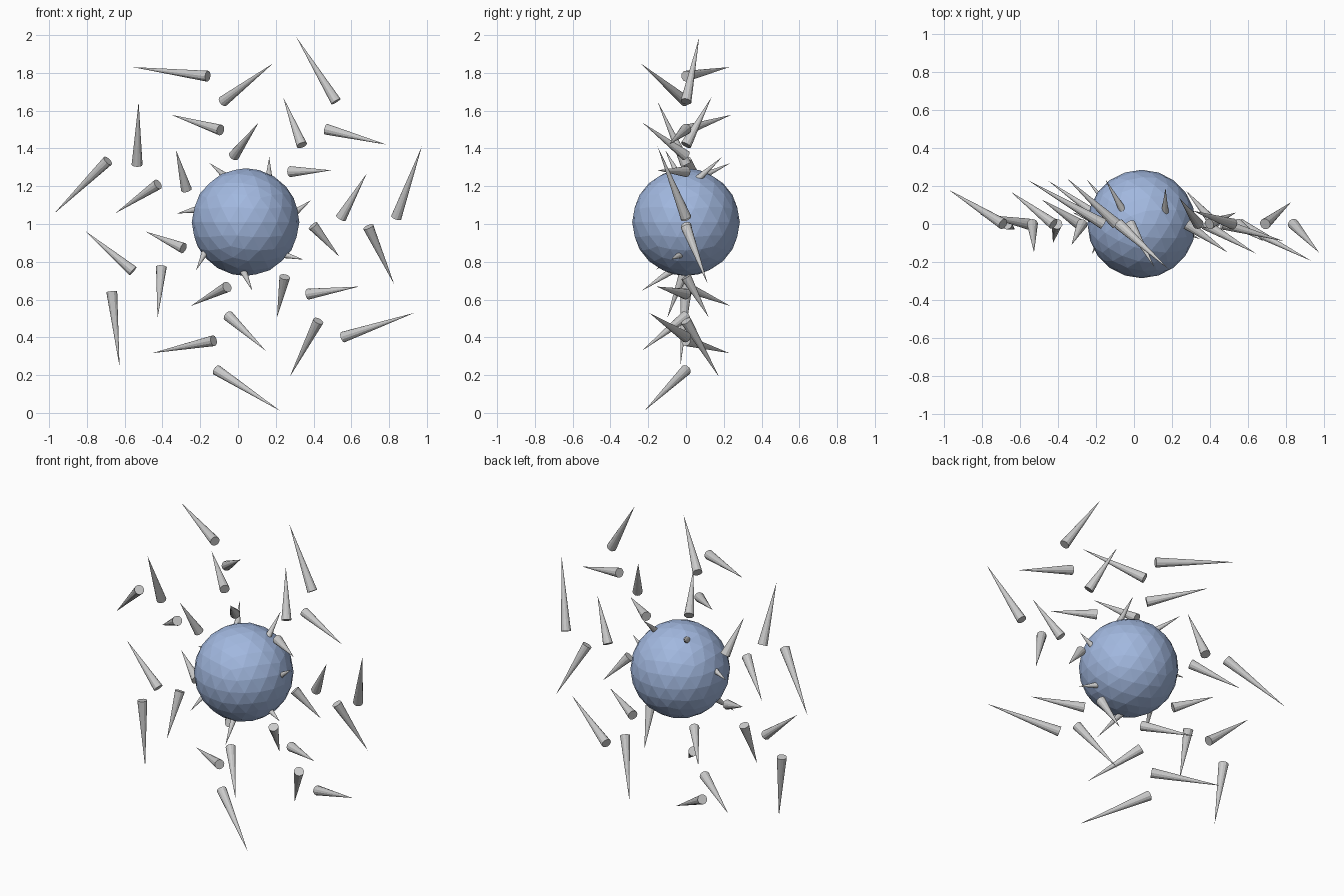
import bpy, math
from mathutils import Vector

cube = bpy.data.objects.get("Cube")
if cube:
    bpy.data.objects.remove(cube, do_unlink=True)


def make_material(name, color):
    mat = bpy.data.materials.new(name)
    mat.use_nodes = True
    mat.diffuse_color = color
    mat.node_tree.nodes["Principled BSDF"].inputs["Base Color"].default_value = color
    return mat


blue = make_material("soft_blue", (0.36, 0.48, 0.74, 1))
grey = make_material("light_grey", (0.6, 0.6, 0.6, 1))
CENTER = Vector((0.04, 0, 1.01))
COUNT = 7


def polar(radius, degrees, y=0):
    a = math.radians(degrees)
    return Vector((radius * math.cos(a), y, radius * math.sin(a)))


def add_spike(name, base, tip):
    axis = tip - base
    bpy.ops.mesh.primitive_cone_add(vertices=12, radius1=0.029, radius2=0,
                                    depth=axis.length, location=(base + tip) / 2)
    obj = bpy.context.object
    obj.name = name
    obj.rotation_euler = axis.to_track_quat('Z', 'Y').to_euler()
    obj.data.materials.append(grey)


# Faceted ball in the middle
bpy.ops.mesh.primitive_ico_sphere_add(subdivisions=3, radius=0.285, location=CENTER)
ball = bpy.context.object
ball.name = "ball"
ball.data.materials.append(blue)

# Swirling rings: radius, start angle, swirl angle, spike reach, depth of each tip
rings = [
    (0.798, 1.7, 68.5, 0.40, (-0.15, 0.07, 0.23, 0.18, -0.03, -0.22, -0.195)),
    (0.65, -2.2, -63.5, 0.333, (0.115, -0.09, -0.24, -0.15, 0.05, 0.23, 0.175)),
    (0.505, 2.4, 57.5, 0.272, (-0.09, 0.135, 0.24, 0.17, -0.1, -0.235, -0.155)),
    (0.357, -3, -46.5, 0.217, (0.06, -0.15, -0.23, -0.11, 0.13, 0.235, 0.12)),
    (0.21, 3, 34.5, 0.173, (-0.02, 0.19, 0.235, 0.06, -0.16, -0.235, -0.08)),
]
for r, (radius, start, swirl, reach, depths) in enumerate(rings):
    for k, depth in enumerate(depths):
        angle = start + k * 360 / COUNT
        base = CENTER + polar(radius, angle)
        tip = base + polar(reach, angle + swirl, depth)
        add_spike(f"spike_ring_{r + 1}_{k + 1}", base, tip)
